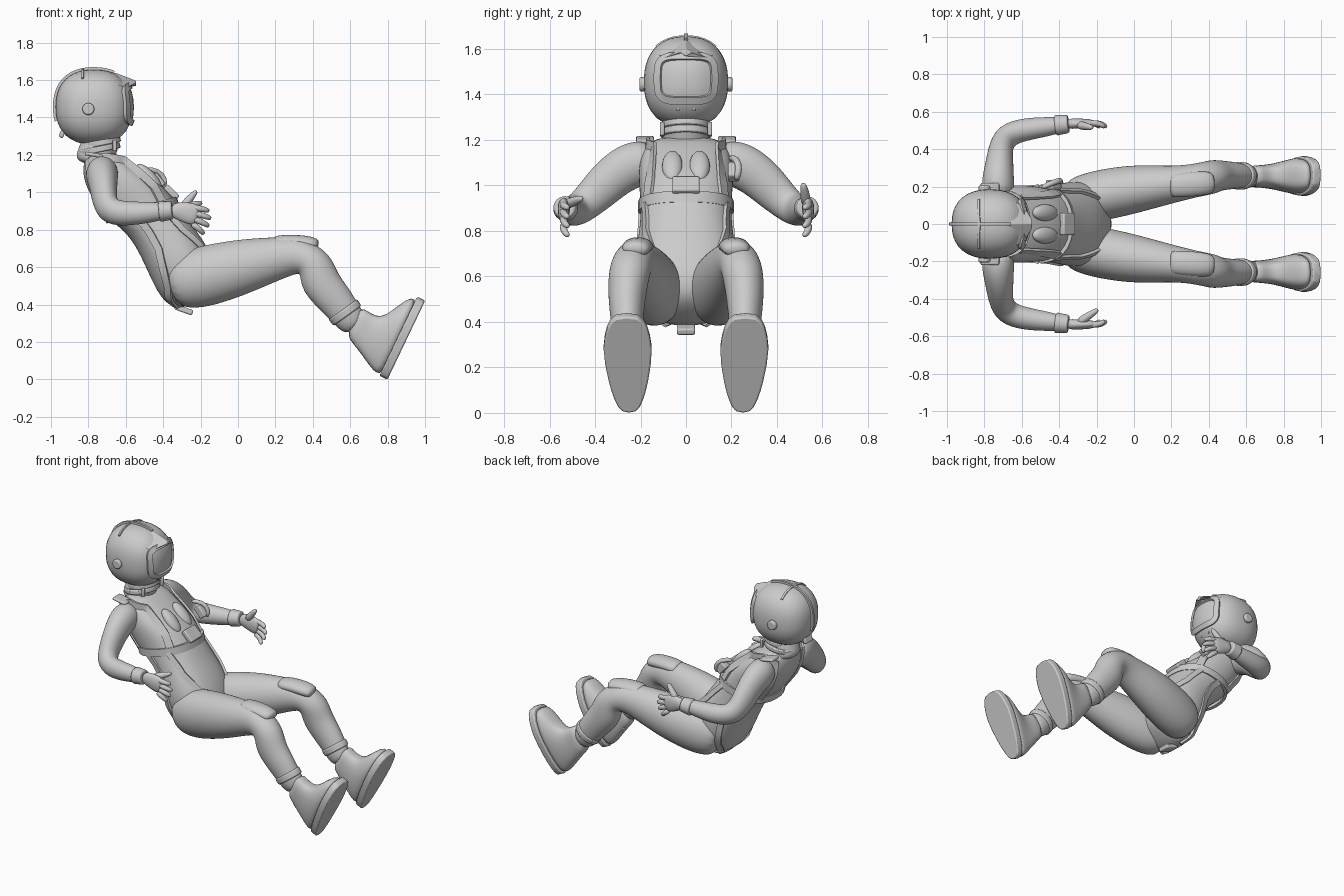
import bpy, bmesh, math
from mathutils import Vector, Matrix

cube = bpy.data.objects.get("Cube")
if cube:
    bpy.data.objects.remove(cube, do_unlink=True)

suit = bpy.data.materials.new("suit_grey")
suit.use_nodes = True
suit.diffuse_color = (0.6, 0.6, 0.6, 1)
suit.node_tree.nodes["Principled BSDF"].inputs["Base Color"].default_value = (0.6, 0.6, 0.6, 1)


def finish(name, bm, subsurf=0, bevel=0):
    bmesh.ops.recalc_face_normals(bm, faces=bm.faces)
    mesh = bpy.data.meshes.new(name)
    bm.to_mesh(mesh)
    bm.free()
    mesh.materials.append(suit)
    ob = bpy.data.objects.new(name, mesh)
    bpy.context.collection.objects.link(ob)
    if bevel:
        m = ob.modifiers.new("bevel", "BEVEL")
        m.width, m.segments = bevel, 2
    if subsurf:
        m = ob.modifiers.new("subsurf", "SUBSURF")
        m.levels = m.render_levels = subsurf
    bpy.ops.object.select_all(action="DESELECT")
    ob.select_set(True)
    bpy.context.view_layer.objects.active = ob
    bpy.ops.object.shade_smooth_by_angle(angle=math.radians(180 if subsurf else 35))
    return ob


def loft(name, rings, subsurf=0, closed=False, bevel=0):
    bm = bmesh.new()
    vs = [[bm.verts.new(p) for p in r] for r in rings]
    n = len(vs[0])
    for a, b in zip(vs, vs[1:] + ([vs[0]] if closed else [])):
        for i in range(n):
            bm.faces.new((a[i], a[(i + 1) % n], b[(i + 1) % n], b[i]))
    if not closed:
        bm.faces.new(vs[0])
        bm.faces.new(vs[-1])
    return finish(name, bm, subsurf, bevel)


def tube(name, pts, ref, n=14, subsurf=2, bevel=0):
    # each point is x, y, z, side radius and optional second radius
    rings = []
    cs = [Vector(p[:3]) for p in pts]
    for i, p in enumerate(pts):
        t = (cs[min(i + 1, len(cs) - 1)] - cs[max(i - 1, 0)]).normalized()
        u = (Vector(ref) - t * t.dot(Vector(ref))).normalized()
        v = t.cross(u)
        angs = [2 * math.pi * k / n for k in range(n)]
        rings.append([cs[i] + u * p[3] * math.cos(a) + v * p[-1] * math.sin(a) for a in angs])
    return loft(name, rings, subsurf, bevel=bevel)


def box(name, loc, size, pitch=0, yaw=0, bevel=0.008):
    bm = bmesh.new()
    rot = Matrix.Rotation(math.radians(yaw), 4, "Z") @ Matrix.Rotation(math.radians(pitch), 4, "Y")
    bmesh.ops.create_cube(bm, size=1, matrix=Matrix.Translation(loc) @ rot @ Matrix.Diagonal((*size, 1)))
    return finish(name, bm, 0, bevel)


def ribbon(name, pts, normals, width, thick, closed=False):
    rings = []
    last = len(pts) - 1
    for i, (p, n) in enumerate(zip(pts, normals)):
        a, b = (pts[i - 1], pts[(i + 1) % len(pts)]) if closed else (pts[max(i - 1, 0)], pts[min(i + 1, last)])
        s = n.cross(b - a).normalized() * width / 2
        rings.append([p - s - n * thick, p + s - n * thick, p + s + n * thick, p - s + n * thick])
    return loft(name, rings, closed=closed)


def spow(v, e):
    return math.copysign(abs(v) ** e, v)


# Torso: front x/z, back x/z and half width of each cross-section
SECTIONS = [(-.66, 1.215, -.80, 1.22, .13), (-.58, 1.17, -.83, 1.16, .19), (-.48, 1.10, -.83, 1.07, .21),
            (-.40, 1.04, -.79, .98, .21), (-.33, .95, -.70, .86, .20), (-.27, .86, -.59, .78, .205),
            (-.21, .78, -.52, .66, .22), (-.15, .69, -.46, .52, .235), (-.11, .58, -.40, .41, .20),
            (-.13, .48, -.30, .36, .12)]


def torso_point(t, a):
    i = min(int(t), len(SECTIONS) - 2)
    s = [p + (q - p) * (t - i) for p, q in zip(SECTIONS[i], SECTIONS[i + 1])]
    c = Vector(((s[0] + s[2]) / 2, 0, (s[1] + s[3]) / 2))
    d = Vector((s[0], 0, s[1])) - c
    off = d * spow(math.cos(a), .85) + Vector((0, s[4] * spow(math.sin(a), .85), 0))
    return c + off, off.normalized()


loft("torso", [[torso_point(t, 2 * math.pi * k / 20)[0] for k in range(20)] for t in range(len(SECTIONS))], 2)


def strap(name, path, width, side=1):
    pts = []
    for (t0, a0), (t1, a1) in zip(path, path[1:]):
        pts += [torso_point(t0 + (t1 - t0) * k / 5, side * (a0 + (a1 - a0) * k / 5)) for k in range(5)]
    pts.append(torso_point(path[-1][0], side * path[-1][1]))
    ribbon(name, [p for p, n in pts], [n for p, n in pts], width, .008)


# Harness
belt = [torso_point(4, 2 * math.pi * k / 32) for k in range(32)]
ribbon("chest_belt", [p for p, n in belt], [n for p, n in belt], .05, .01, True)
for side, tag in ((1, "left"), (-1, "right")):
    strap(tag + "_shoulder_strap", [(4, .95), (3, .8), (2, .75), (1, .8), (.6, 1.57), (1, 2.3), (3, 2.4), (4, 2.4)], .05, side)
    strap(tag + "_lap_strap", [(4, 1.1), (5.5, .95), (7, .55), (8.3, .3)], .035, side)
    strap(tag + "_side_strap", [(4, 1.8), (6, 1.9), (7.5, 2.2), (8.6, 2.7)], .04, side)
    box(tag + "_shoulder_pad", (-.77, side * .18, 1.20), (.10, .08, .02), 10)
    pad = bmesh.new()
    bmesh.ops.create_uvsphere(pad, u_segments=20, v_segments=12, radius=1,
                              matrix=Matrix.Translation((-.475, side * .06, 1.085))
                              @ Matrix.Rotation(math.radians(-45), 4, "Y") @ Matrix.Diagonal((.032, .045, .09, 1)))
    finish(tag + "_chest_pad", pad)
box("chest_buckle", (-.355, 0, 1.0), (.035, .12, .09), -45)
box("seat_buckle", (-.29, 0, .372), (.10, .08, .03), 20)
box("oxygen_connector", (-.43, .21, 1.06), (.05, .05, .08), -40)
tube("oxygen_hose", [(-.50, .19, 1.12, .016), (-.43, .225, 1.12, .016), (-.385, .235, 1.07, .016),
                     (-.40, .22, 1.02, .016)], (0, 1, .2), 10, 1)

# Neck and collar
tube("neck", [(-.77, 0, 1.14, .11), (-.76, 0, 1.20, .105), (-.735, 0, 1.26, .10), (-.72, 0, 1.32, .10)], (0, 1, 0))
for k, r in enumerate((.115, .105)):
    x, z = -.74 + k * .012, 1.215 + k * .035
    tube("collar_ring_%d" % (k + 1), [(x, 0, z, r), (x - .006, 0, z + .03, r)], (0, 1, 0), 32, 0, .006)

# Helmet
CENTRE, RADII, POWER = Vector((-.77, 0, 1.455)), Vector((.205, .185, .2)), 2.35


def on_helmet(direction, lift=0):
    d = Vector(direction).normalized()
    r = sum(abs(d[i] / RADII[i]) ** POWER for i in range(3)) ** (-1 / POWER)
    return CENTRE + d * (r + lift)


def face_point(y, z, lift=0):
    left = max(0.02, 1 - abs(y / RADII.y) ** POWER - abs(z / RADII.z) ** POWER)
    return CENTRE + Vector((RADII.x * left ** (1 / POWER) + lift, y, z))


bm = bmesh.new()
bmesh.ops.create_uvsphere(bm, u_segments=40, v_segments=24, radius=1)
for v in bm.verts:
    v.co = on_helmet(v.co)
finish("helmet_shell", bm)


def window(scale, k, n=40):
    a = 2 * math.pi * k / n
    return .12 * scale * spow(math.cos(a), .5), .095 * scale * spow(math.sin(a), .5) + .015


rim = [face_point(*window(1, k), .004) for k in range(40)]
ribbon("visor_frame", rim, [(p - CENTRE).normalized() for p in rim], .035, .014, True)
loft("visor", [[face_point(*window(s, k), .008) for k in range(40)] for s in (.95, .7, .4, .1)])

# Brow peak over the visor, crest strips and nape clip
loft("visor_peak", [[(x, -w, side), (x, 0, top), (x, w, side), (x, 0, top - .03)] for x, w, top, side in
                    ((-.74, .06, 1.657, 1.64), (-.65, .125, 1.638, 1.575), (-.59, .10, 1.615, 1.56),
                     (-.545, .025, 1.597, 1.585))], bevel=.004)
arc = [on_helmet((math.cos(a), 0, math.sin(a)), .004) for a in [math.radians(60 + 7 * k) for k in range(21)]]
ribbon("crest_strip", arc, [(p - CENTRE).normalized() for p in arc], .016, .01)
arc = [on_helmet((-.3, math.sin(a), math.cos(a)), .002) for a in [math.radians(-40 + 8 * k) for k in range(11)]]
ribbon("cross_strip", arc, [(p - CENTRE).normalized() for p in arc], .014, .006)
box("nape_clip", (-.935, 0, 1.325), (.025, .08, .07), 25)

for s, tag in ((1, "left"), (-1, "right")):
    tube(tag + "_ear_disc", [(-.8, s * .17, 1.445, .032), (-.8, s * .205, 1.445, .032)], (0, 0, 1), 24, 0, .008)
    box(tag + "_chin_clip", (-.605, s * .035, 1.345), (.02, .012, .035), 0, 0, .003)
    box(tag + "_jaw_post", (-.66, s * .105, 1.25), (.02, .02, .06), 0, 0, .005)

    # Arm
    arm = [(-.72, .13, 1.11, .085, .08), (-.73, .22, 1.10, .108, .092), (-.72, .31, 1.05, .10, .078),
           (-.715, .40, .96, .088, .068), (-.69, .465, .90, .075, .07), (-.62, .50, .885, .07, .065),
           (-.5, .517, .89, .06, .057), (-.34, .535, .905, .042, .04)]
    tube(tag + "_arm", [(x, s * y, z, a, b) for x, y, z, a, b in arm], (0, 0, 1))
    tube(tag + "_wrist_cuff", [(-.42, s * .528, .897, .056), (-.35, s * .535, .904, .048)], (0, 0, 1), 24, 0, .008)

    # Hand: fingers fan downward, thumb on the inner upper side
    tube(tag + "_palm", [(-.36, s * .535, .905, .036, .03), (-.31, s * .537, .90, .052, .028), (-.25, s * .538, .885, .062, .026),
                         (-.21, s * .535, .875, .052, .02)], (0, 0, 1), 12)
    for f in range(4):
        z, reach = .92 - f * .029, (.0, .01, .0, -.025)[f]
        tube("%s_finger_%d" % (tag, f + 1),
             [(-.25, s * .538, z, .019), (-.20 + reach / 2, s * .54, z - .008 - f * .005, .018),
              (-.17 + reach, s * .53, z - .014 - f * .01, .016), (-.155 + reach, s * .515, z - .02 - f * .012, .011)],
             (0, 0, 1), 8, 1)
    tip = (-.22, .515, 1.01) if s > 0 else (-.19, .455, .945)
    root = Vector((-.30, s * .53, .915))
    end = Vector((tip[0], s * tip[1], tip[2]))
    tube(tag + "_thumb", [(*root.lerp(end, k), r) for k, r in ((0, .026), (.4, .024), (.75, .019), (1, .011))],
         (0, .3, 1), 8, 1)

    # Leg
    leg = [(-.37, .12, .50, .10, .11), (-.27, .135, .53, .135, .165), (-.12, .165, .565, .14, .165), (.05, .195, .61, .127, .147),
           (.22, .213, .65, .098, .115), (.34, .235, .665, .09, .10), (.415, .25, .615, .093, .10), (.435, .26, .52, .085, .108),
           (.52, .26, .425, .075, .098), (.58, .257, .345, .066, .085), (.64, .25, .275, .06, .075)]
    tube(tag + "_leg", [(x, s * y, z, a, b) for x, y, z, a, b in leg], (0, 1, 0), 16)
    tube(tag + "_knee_pad", [(.19, s * .205, .728, .055, .032), (.21, s * .205, .73, .068, .042), (.30, s * .212, .735, .07, .042),
                             (.40, s * .22, .724, .066, .042), (.43, s * .223, .712, .05, .03)], (0, 1, 0), 12, 1)
    tube(tag + "_ankle_cuff", [(.56, s * .258, .375, .075, .094), (.585, s * .257, .34, .073, .092)], (0, 1, 0), 24, 0, .008)
    box(tag + "_ankle_buckle", (.535, s * .26, .345), (.04, .07, .05), 52)
    box(tag + "_boot_tab", (.645, s * .25, .185), (.04, .08, .03), 52)

    # Boot, stacked from the tread towards the ankle
    heel, along, out = Vector((.765, s * .25, .02)), Vector((.43, 0, .90)), Vector((.90, 0, -.43))

    def boot_ring(height, u0, u1, w0, w1, n=24):
        ring = []
        for k in range(n):
            a = 2 * math.pi * k / n
            u = (u0 + u1) / 2 - (u1 - u0) / 2 * spow(math.cos(a), .85)
            f = (u - u0) / (u1 - u0)
            w = w0 + (w1 - w0) * min(1, f * 1.6)
            ring.append(heel + along * u - out * height + Vector((0, s * (w * spow(math.sin(a), .6) + .01 * f), 0)))
        return ring

    loft(tag + "_sole", [boot_ring(h, -.005, .465, .068, .108) for h in (-.04, .008)], bevel=.008)
    loft(tag + "_boot", [boot_ring(*r) for r in ((-.01, 0, .455, .062, .102), (.035, 0, .452, .062, .10), (.07, .015, .40, .062, .085),
                                                 (.115, .04, .30, .062, .068), (.16, .065, .275, .06, .062),
                                                 (.21, .09, .28, .058, .058), (.265, .115, .29, .058, .058))], 1)
